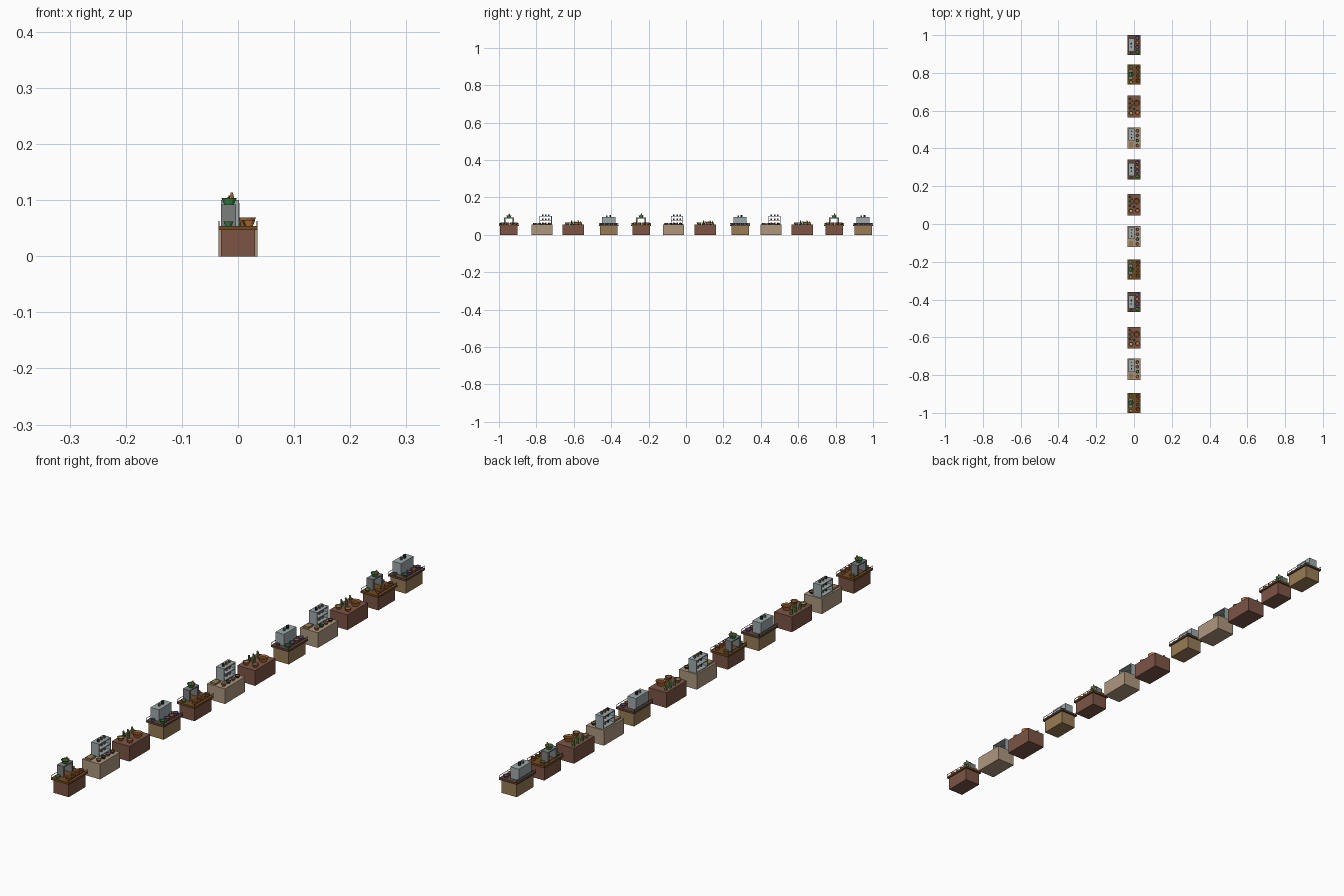
import bpy, bmesh, math
from mathutils import Matrix

if "Cube" in bpy.data.objects:
    bpy.data.objects.remove(bpy.data.objects["Cube"])

COL = {
    "red_brown": (0.20, 0.09, 0.06), "tan": (0.31, 0.20, 0.09), "beige": (0.42, 0.31, 0.21),
    "dark_wood": (0.17, 0.07, 0.015), "dark_top": (0.12, 0.06, 0.04), "steel": (0.20, 0.21, 0.21),
    "blue_grey": (0.34, 0.40, 0.41), "pale": (0.5, 0.55, 0.55), "green": (0.05, 0.28, 0.07),
    "orange": (0.6, 0.2, 0.05), "clay": (0.40, 0.15, 0.07), "purple": (0.22, 0.11, 0.28),
    "yellow": (0.55, 0.42, 0.10), "black": (0.04, 0.04, 0.04),
}
MATS = {}


def material(name):
    if name not in MATS:
        MATS[name] = bpy.data.materials.new(name)
        MATS[name].diffuse_color = (*COL[name], 1)
    return MATS[name]


def finish(bm, name, col):
    bmesh.ops.recalc_face_normals(bm, faces=bm.faces)
    me = bpy.data.meshes.new(name)
    bm.to_mesh(me)
    bm.free()
    me.materials.append(material(col))
    ob = bpy.data.objects.new(name, me)
    bpy.context.collection.objects.link(ob)


def box(name, col, x, y, z, cy):
    """Box from (min, max) ranges; y is relative to the stall centre."""
    bm = bmesh.new()
    size = Matrix.Diagonal((x[1] - x[0], y[1] - y[0], z[1] - z[0], 1))
    pos = Matrix.Translation((sum(x) / 2, cy + sum(y) / 2, sum(z) / 2))
    bmesh.ops.create_cube(bm, size=1, matrix=pos @ size)
    finish(bm, name, col)


def cone(name, col, x, y, z, r1, r2, h, cy, seg=10, tilt=0):
    bm = bmesh.new()
    m = Matrix.Translation((x, cy + y, z + h / 2)) @ Matrix.Rotation(tilt, 4, 'X')
    bmesh.ops.create_cone(bm, cap_ends=True, segments=seg, radius1=r1, radius2=r2, depth=h, matrix=m)
    finish(bm, name, col)


def bowl(name, col, x, y, z, r, h, cy, fill=None, seg=12):
    """Open flared bowl with wall thickness, optionally holding food."""
    prof = [(r * 0.6, 0), (r, h), (r * 0.86, h), (r * 0.5, h * 0.2)]
    bm = bmesh.new()
    rings = [[bm.verts.new((x + q * math.cos(2 * math.pi * i / seg),
                            cy + y + q * math.sin(2 * math.pi * i / seg), z + k))
              for i in range(seg)] for q, k in prof]
    for a, b in zip(rings, rings[1:]):
        for i in range(seg):
            j = (i + 1) % seg
            bm.faces.new((a[i], a[j], b[j], b[i]))
    bm.faces.new(rings[0])
    bm.faces.new(rings[-1])
    finish(bm, name, col)
    if fill:
        cone(name + "_food", fill, x, y, z + h * 0.3, r * 0.6, r * 0.7, h * 0.45, cy, seg)


def counter(base, top, cy):
    # narrower base, overhanging top and thin edge rails
    box("counter_base", base, (-0.03, 0.03), (-0.047, 0.047), (0, 0.047), cy)
    box("counter_top", top, (-0.035, 0.035), (-0.053, 0.053), (0.047, 0.054), cy)
    for s in (-1, 1):
        box("edge_rail", "dark_top", (s * 0.034 - 0.0006, s * 0.034 + 0.0006), (-0.053, 0.053), (0.0615, 0.0627), cy)
        for t in (-1, 1):
            box("rail_post", "dark_top", (s * 0.034 - 0.0006, s * 0.034 + 0.0006),
                (t * 0.0515 - 0.0006, t * 0.0515 + 0.0006), (0.054, 0.062), cy)


def wok_stall(cy):
    counter("red_brown", "dark_wood", cy)
    # open stove frame
    for s in (-1, 1):
        box("stove_side", "steel", (-0.03, -0.004), (s * 0.023 - 0.004, s * 0.023 + 0.004), (0.054, 0.09), cy)
    box("stove_top", "steel", (-0.03, -0.004), (-0.027, 0.027), (0.088, 0.092), cy)
    bowl("wok", "green", -0.016, 0, 0.092, 0.014, 0.012, cy, "green")
    cone("wok_food", "orange", -0.011, 0.002, 0.1, 0.006, 0.002, 0.014, cy, 6)
    for y, r, c in ((-0.033, 0.011, "orange"), (-0.008, 0.009, "clay"), (0.014, 0.009, "orange"), (0.036, 0.010, "clay")):
        bowl("serving_bowl", c, 0.02, y, 0.054, r, 0.011, cy, "dark_wood")
    bowl("side_bowl", "green", -0.017, -0.041, 0.054, 0.009, 0.008, cy, "yellow")
    bowl("side_bowl", "orange", -0.017, 0.04, 0.054, 0.009, 0.008, cy, "green")


def shelf_stall(cy):
    box("counter_block", "beige", (-0.035, 0.035), (-0.056, 0.056), (0, 0.054), cy)
    # open rack with goods
    for y in (-0.012, 0.05):
        box("rack_side", "blue_grey", (-0.03, 0.002), (y - 0.0015, y + 0.0015), (0.054, 0.1), cy)
    for z in (0.056, 0.077, 0.098):
        box("rack_shelf", "blue_grey", (-0.03, 0.002), (-0.012, 0.05), (z - 0.0015, z + 0.0015), cy)
        for i, c in enumerate(("black", "clay", "steel")):
            cone("rack_jar", c, -0.013, 0.002 + i * 0.017, z + 0.0015, 0.004, 0.004, 0.009, cy, 8)
    # crate and dishes
    box("small_crate", "tan", (-0.027, -0.006), (-0.05, -0.022), (0.054, 0.06), cy)
    for y, c, f in ((-0.039, "clay", "orange"), (-0.013, "black", "green"), (0.013, "clay", "purple"), (0.038, "black", "orange")):
        bowl("dish", c, 0.018, y, 0.054, 0.009, 0.008, cy, f)


def produce_stall(cy):
    box("counter_block", "red_brown", (-0.035, 0.035), (-0.057, 0.057), (0, 0.054), cy)
    bowl("large_basket", "orange", 0.014, 0.018, 0.054, 0.018, 0.015, cy, "dark_wood")
    bowl("small_basket", "clay", 0.018, -0.031, 0.054, 0.012, 0.011, cy, "orange")
    bowl("small_basket", "clay", -0.016, -0.034, 0.054, 0.012, 0.011, cy, "yellow")
    # upright vegetables
    for i in range(5):
        cone("vegetable", ("green", "yellow")[i % 2], -0.022 + 0.009 * (i % 2), -0.008 + i * 0.012, 0.054,
             0.005, 0.003, 0.018 + 0.004 * (i % 3 == 0), cy, 7, 0.25)
    cone("vegetable", "green", 0.0, -0.012, 0.054, 0.006, 0.003, 0.014, cy, 7)


def oven_stall(cy):
    counter("tan", "dark_top", cy)
    # solid cabinet with items on top
    box("oven_cabinet", "blue_grey", (-0.03, 0.003), (-0.035, 0.035), (0.054, 0.095), cy)
    cone("top_jar", "black", -0.014, 0.008, 0.095, 0.005, 0.005, 0.011, cy, 8)
    cone("top_jar", "steel", -0.014, -0.01, 0.095, 0.004, 0.004, 0.008, cy, 8)
    for y, c, f in ((-0.036, "green", "green"), (-0.01, "purple", "purple"), (0.014, "clay", "orange"), (0.038, "purple", "purple")):
        bowl("dish", c, 0.018, y, 0.054, 0.010, 0.009, cy, f)
    bowl("side_dish", "purple", -0.014, -0.044, 0.054, 0.007, 0.008, cy, "green")


# Row of stalls along y
ROW = [
    (wok_stall, (-0.947, -0.24, 0.792)),
    (shelf_stall, (-0.769, -0.067, 0.455)),
    (produce_stall, (-0.602, 0.103, 0.622)),
    (oven_stall, (-0.413, 0.289, 0.947)),
]
for make, centres in ROW:
    for c in centres:
        make(c)

for m in bpy.data.materials:
    if m.users and not m.is_grease_pencil:
        m.use_nodes = True
        m.node_tree.nodes["Principled BSDF"].inputs["Base Color"].default_value = m.diffuse_color
